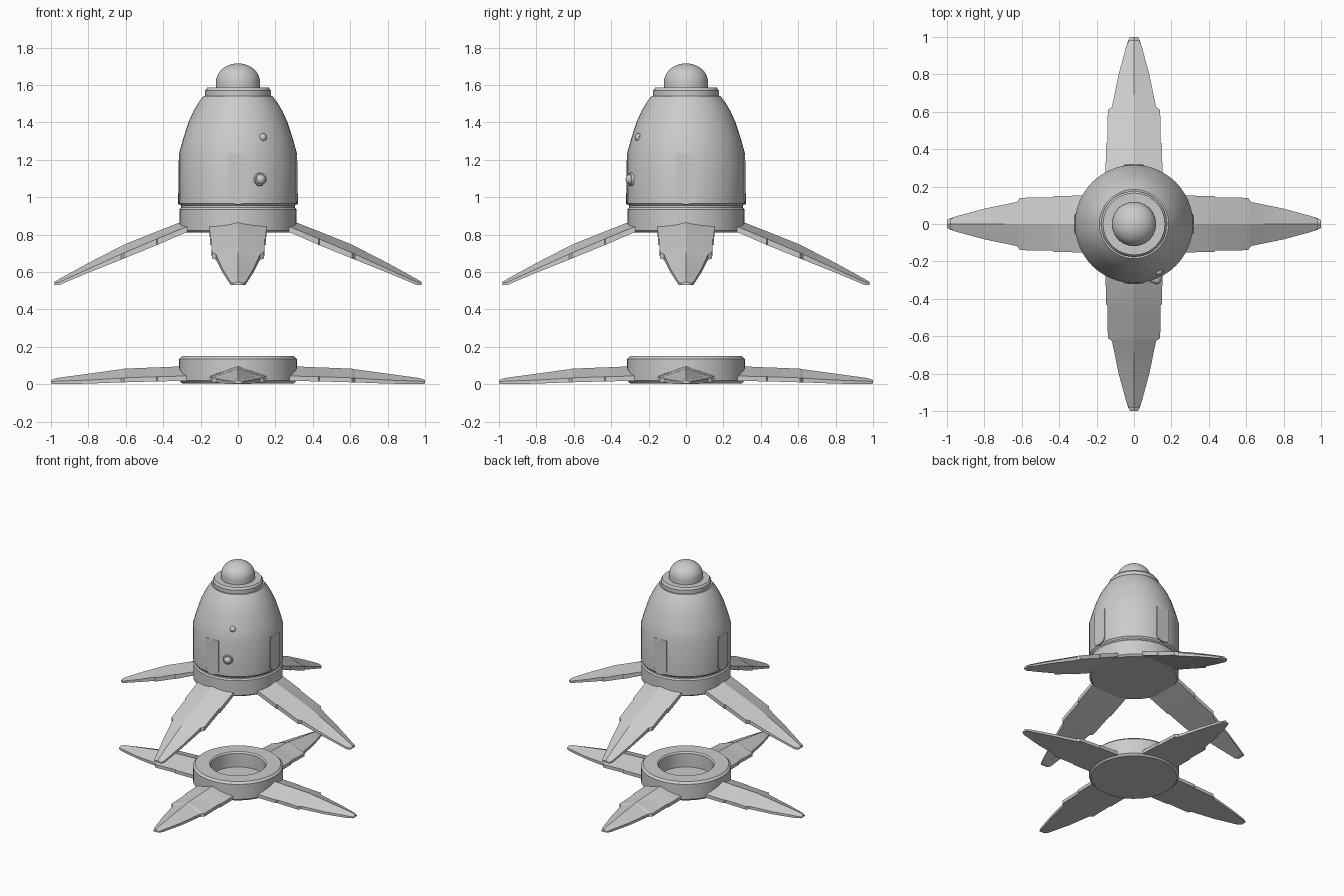
import bpy, bmesh, math
from mathutils import Matrix, Vector

if "Cube" in bpy.data.objects:
    bpy.data.objects.remove(bpy.data.objects["Cube"])


def finish(bm, name, angle=30):
    bmesh.ops.recalc_face_normals(bm, faces=bm.faces[:])
    me = bpy.data.meshes.new(name)
    bm.to_mesh(me)
    bm.free()
    ob = bpy.data.objects.new(name, me)
    bpy.context.collection.objects.link(ob)
    bpy.ops.object.select_all(action='DESELECT')
    ob.select_set(True)
    bpy.context.view_layer.objects.active = ob
    bpy.ops.object.shade_smooth_by_angle(angle=math.radians(angle))
    return ob


def lathe(name, profile, sides=48):
    """Spin an (r, z) profile around the z axis."""
    bm = bmesh.new()
    vs = [bm.verts.new((r, 0, z)) for r, z in profile]
    es = [bm.edges.new(p) for p in zip(vs, vs[1:])]
    bmesh.ops.spin(bm, geom=vs + es, cent=(0, 0, 0), axis=(0, 0, 1),
                   angle=2 * math.pi, steps=sides, use_duplicate=False)
    bmesh.ops.remove_doubles(bm, verts=bm.verts[:], dist=1e-5)
    return finish(bm, name)


def blade(name, stations, turn):
    """Ridged fin lofted through (r, half width, ridge z, edge z, bottom z)."""
    bm = bmesh.new()
    rings = []
    for r, w, ridge, edge, bottom in stations:
        pts = ((-w, bottom), (w, bottom), (w, edge), (0, ridge), (-w, edge))
        rings.append([bm.verts.new((r, y, z)) for y, z in pts])
    for a, b in zip(rings, rings[1:]):
        for i in range(5):
            j = (i + 1) % 5
            bm.faces.new((a[i], a[j], b[j], b[i]))
    bm.faces.new(rings[0])
    bm.faces.new(rings[-1])
    bmesh.ops.rotate(bm, verts=bm.verts[:], cent=(0, 0, 0),
                     matrix=Matrix.Rotation(turn, 3, 'Z'))
    return finish(bm, name, 15)


def strip(name, turn):
    """Slim raised wall strip with a rounded foot, curved with the hull."""
    bm = bmesh.new()
    w, top, foot = 0.055, 1.23, 1.0
    pts = [(w, top), (-w, top)]
    pts += [(-w * math.cos(t), foot - 0.04 * math.sin(t))
            for t in [math.pi * k / 8 for k in range(9)]]
    f = bm.faces.new([bm.verts.new((0.29, y, z)) for y, z in pts])
    ext = bmesh.ops.extrude_face_region(bm, geom=[f])['geom']
    for v in ext:
        if isinstance(v, bmesh.types.BMVert):
            v.co.x = math.sqrt(0.321 ** 2 - v.co.y ** 2)
    bmesh.ops.rotate(bm, verts=bm.verts[:], cent=(0, 0, 0),
                     matrix=Matrix.Rotation(turn, 3, 'Z'))
    return finish(bm, name)


def knob(name, pos, radius, flange):
    """Ball on a small disc, facing outward from the hull."""
    out = Vector((pos[0], pos[1], 0)).normalized()
    rot = out.to_track_quat('Z', 'Y').to_matrix().to_4x4()
    bm = bmesh.new()
    bmesh.ops.create_uvsphere(bm, u_segments=16, v_segments=10, radius=radius,
                              matrix=Matrix.Translation(pos))
    bmesh.ops.create_cone(bm, cap_ends=True, segments=20, radius1=flange, radius2=flange * 0.8,
                          depth=0.04, matrix=Matrix.Translation(Vector(pos) - out * 0.012) @ rot)
    return finish(bm, name)


# Base dish with a round recess
lathe("base_ring", [(0, 0.005), (0.30, 0.005), (0.315, 0.02), (0.315, 0.135), (0.30, 0.15),
                    (0.20, 0.15), (0.19, 0.14), (0.19, 0.035), (0, 0.035)])

# Upper hull: skirt, groove, wall and ogive shoulder
lathe("hull", [(0, 0.81), (0.30, 0.81), (0.313, 0.822), (0.313, 0.935), (0.304, 0.945),
               (0.304, 0.955), (0.315, 0.967), (0.316, 1.23), (0.294, 1.31), (0.265, 1.40),
               (0.238, 1.46), (0.208, 1.51), (0.185, 1.54), (0, 1.54)])

# Collar and dome on top
lathe("collar", [(0, 1.525), (0.165, 1.525), (0.176, 1.537), (0.176, 1.57), (0.165, 1.585), (0, 1.585)])
dome = [(0.118, 1.575)] + [(0.118 * math.cos(t), 1.615 + 0.10 * math.sin(t))
                           for t in [math.pi / 2 * k / 10 for k in range(10)]] + [(0, 1.715)]
lathe("dome", dome)

# Four fins on each level, plus the wall strips
LOW = [(0.24, 0.152, 0.098, 0.045, 0.018), (0.43, 0.150, 0.090, 0.040, 0.015),
       (0.435, 0.142, 0.090, 0.040, 0.015), (0.61, 0.140, 0.083, 0.034, 0.010),
       (0.625, 0.118, 0.080, 0.032, 0.010), (0.80, 0.082, 0.056, 0.022, 0.003),
       (0.97, 0.035, 0.033, 0.016, 0.0), (1.0, 0.022, 0.022, 0.012, 0.003)]
HIGH = [(0.24, 0.152, 0.893, 0.857, 0.828), (0.43, 0.150, 0.818, 0.778, 0.745),
        (0.435, 0.142, 0.816, 0.776, 0.743), (0.61, 0.140, 0.746, 0.702, 0.672),
        (0.625, 0.118, 0.738, 0.695, 0.666), (0.80, 0.082, 0.648, 0.616, 0.596),
        (0.955, 0.040, 0.563, 0.546, 0.531), (0.98, 0.028, 0.548, 0.540, 0.531)]
for side, turn in (("right", 0), ("back", 1), ("left", 2), ("front", 3)):
    a = turn * math.pi / 2
    blade(side + "_base_fin", LOW, a)
    blade(side + "_upper_fin", HIGH, a)
    strip(side + "_wall_strip", a)

# Door knob and small lamp at the front
knob("door_knob", (0.12, -0.295, 1.095), 0.028, 0.042)
knob("small_lamp", (0.132, -0.252, 1.32), 0.022, 0.026)
